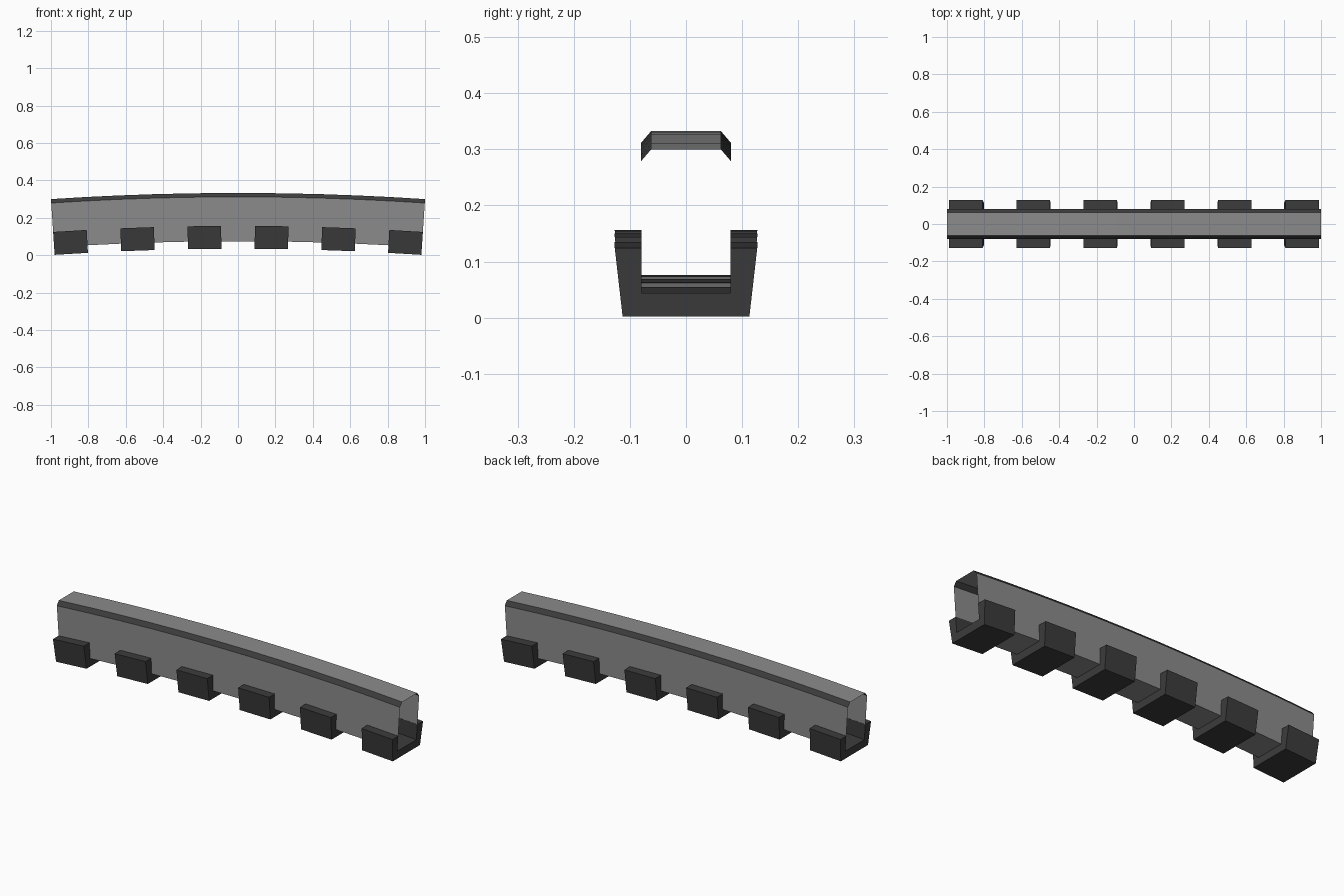
import bpy
import math

cube = bpy.data.objects.get("Cube")
if cube:
    bpy.data.objects.remove(cube, do_unlink=True)

SEGMENTS = 11
TOP = 0.333
RADIUS = 15.2
HALF_ANGLE = math.asin(1 / RADIUS)


def make_material(name, value):
    mat = bpy.data.materials.new(name)
    mat.use_nodes = True
    colour = (value, value, value, 1)
    mat.diffuse_color = colour
    mat.node_tree.nodes["Principled BSDF"].inputs["Base Color"].default_value = colour
    return mat


grey = make_material("mid grey", 0.26)
dark = make_material("dark grey", 0.045)


def bend(step, y, height):
    """Place a cross-section point on the shallow arch at a segment boundary."""
    angle = HALF_ANGLE * (2 * step / SEGMENTS - 1)
    r = RADIUS + height - TOP
    return (r * math.sin(angle), y, TOP - RADIUS + r * math.cos(angle))


def sweep(name, profile, first, last, materials, capped):
    """Sweep a closed (y, height) profile along the arch."""
    n = len(profile)
    verts = [bend(s, y, h) for s in range(first, last + 1) for y, h in profile]
    faces = [(k * n + i, (k + 1) * n + i, (k + 1) * n + (i + 1) % n, k * n + (i + 1) % n)
             for k in range(last - first) for i in range(n)]
    if capped:
        start = (last - first) * n
        faces.append(tuple(range(n)))
        faces.append(tuple(reversed(range(start, start + n))))
    mesh = bpy.data.meshes.new(name)
    mesh.from_pydata(verts, [], faces)
    for mat in materials:
        mesh.materials.append(mat)
    obj = bpy.data.objects.new(name, mesh)
    bpy.context.collection.objects.link(obj)
    return obj


def mirrored(half):
    """Complete a half profile, given from bottom to top on the +y side."""
    return half + [(-y, h) for y, h in reversed(half)]


# Hollow arched beam, open at both ends, with dark chamfers along the top
beam = sweep("arched_beam",
             mirrored([(0.08, 0.075), (0.08, 0.312), (0.062, TOP)]),
             0, SEGMENTS, [grey, dark], False)
for face in beam.data.polygons:
    if abs(face.normal.y) > 0.3 and abs(face.normal.z) > 0.3:
        face.material_index = 1

# Tapered U-shaped clamps on every other segment
clamp_profile = mirrored([(0.113, 0.0345), (0.127, 0.157), (0.079, 0.157), (0.079, 0.076)])
for number, step in enumerate(range(0, SEGMENTS, 2), 1):
    sweep(f"clamp_{number}", clamp_profile, step, step + 1, [dark], True)
